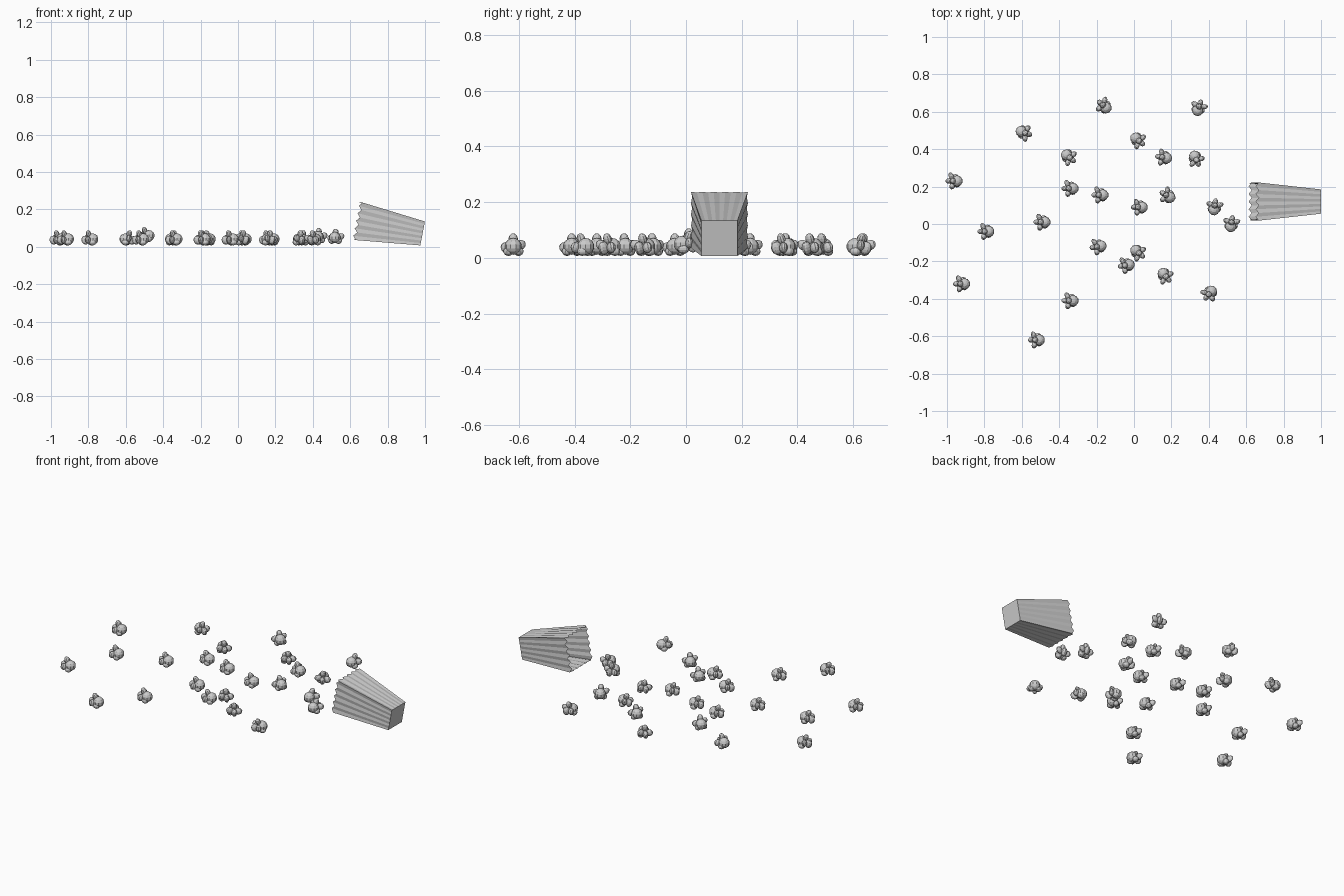
import bpy, bmesh, math
from mathutils import Vector, Matrix, Euler

if "Cube" in bpy.data.objects:
    bpy.data.objects.remove(bpy.data.objects["Cube"])


def obj_from_bm(name, bm):
    me = bpy.data.meshes.new(name)
    bm.to_mesh(me)
    bm.free()
    ob = bpy.data.objects.new(name, me)
    bpy.context.collection.objects.link(ob)
    return ob


# popped kernel: one round core plus stretched lobes (position, radii, euler degrees)
LOBES = [
    ((0.014, 0.000, 0.040), (0.031, 0.031, 0.030), (0, 0, 0)),
    ((-0.016, 0.024, 0.044), (0.014, 0.024, 0.018), (25, 0, 25)),
    ((-0.027, 0.000, 0.034), (0.021, 0.015, 0.024), (0, -20, 0)),
    ((-0.012, -0.025, 0.036), (0.015, 0.021, 0.019), (-20, 0, -15)),
    ((-0.008, 0.000, 0.066), (0.015, 0.017, 0.022), (0, -20, 0)),
    ((0.012, -0.017, 0.022), (0.020, 0.018, 0.016), (0, 0, 0)),
    ((0.006, 0.019, 0.022), (0.020, 0.018, 0.016), (0, 0, 0)),
]


def kernel_mesh():
    bm = bmesh.new()
    for pos, rad, rot in LOBES:
        e = Euler([math.radians(a) for a in rot]).to_matrix().to_4x4()
        m = Matrix.Translation(pos) @ e @ Matrix.Diagonal((*rad, 1))
        bmesh.ops.create_uvsphere(bm, u_segments=10, v_segments=7, radius=1, matrix=m)
    me = bpy.data.meshes.new("popcorn")
    bm.to_mesh(me)
    bm.free()
    return me


# scattered popcorn: x, y, turn in degrees
SPOTS = [
    (-.96, .23, 0), (-.79, -.04, 0), (-.92, -.32, 0), (-.59, .49, 160),
    (-.49, .01, 0), (-.52, -.62, 0), (-.35, .36, 140), (-.34, .19, 0),
    (-.34, -.41, 0), (-.18, .155, 0), (-.19, -.12, 10), (-.16, .63, -40),
    (.02, .45, 140), (.03, .09, 0), (.02, -.15, 140), (-.04, -.22, 10),
    (.16, .355, -10), (.18, .15, -30), (.165, -.275, 130), (.33, .35, 115),
    (.345, .62, -110), (.43, .09, -100), (.52, 0, -100), (.405, -.37, 50),
]
LIFTED = {4: .018, 21: .012, 22: .008}
mesh = kernel_mesh()
for i, (x, y, a) in enumerate(SPOTS):
    ob = bpy.data.objects.new("popcorn", mesh)
    ob.location = (x, y, LIFTED.get(i, 0) + 0.001)
    ob.rotation_euler = (0, 0, math.radians(a))
    bpy.context.collection.objects.link(ob)

# tipped carton: square tapered tube, pleated walls and a zigzag rim
TEETH, LENGTH = 5, 0.345
BASE, MOUTH = 0.065, 0.102
N = TEETH * 2


def ring(half, pleat, zigzag, z):
    pts = []
    for side in range(4):
        turn = Matrix.Rotation(side * math.pi / 2, 3, 'Z')
        for k in range(N):
            odd = k % 2
            p = Vector((half - pleat * odd, half * (2 * k / N - 1), z + zigzag * odd))
            pts.append(turn @ p)
    return pts


bm = bmesh.new()
low = [bm.verts.new(p) for p in ring(BASE, 0, 0, 0)]
top = [bm.verts.new(p) for p in ring(MOUTH, 0.004, 0.017, LENGTH)]
for k in range(len(low)):
    j = (k + 1) % len(low)
    bm.faces.new((low[k], low[j], top[j], top[k]))
bm.faces.new(list(reversed(low)))
carton = obj_from_bm("carton", bm)
carton.rotation_euler = (0, math.radians(-90 + 10.8), 0)
carton.location = (0.987, 0.12, 0.071)
